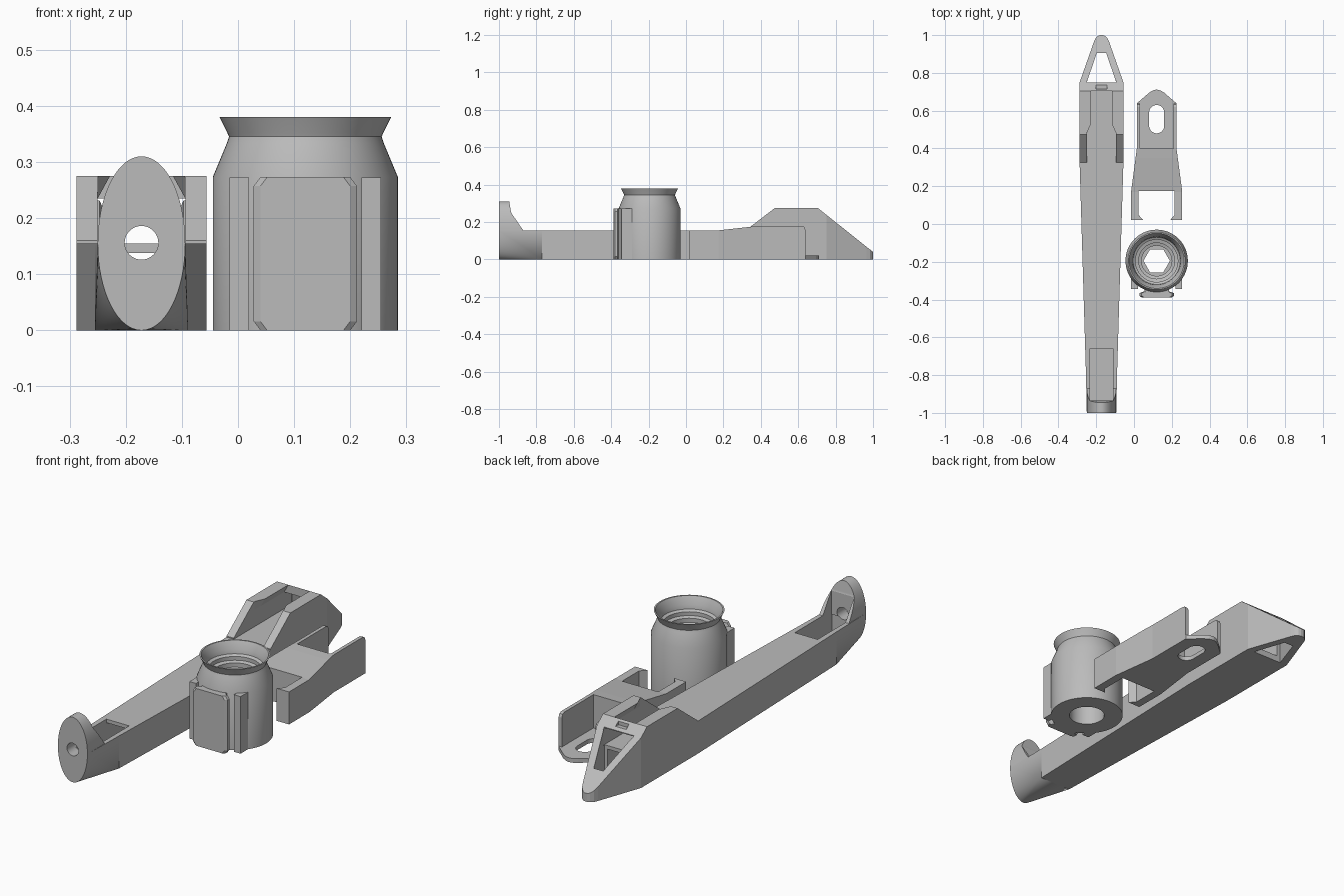
import bpy, bmesh, math

cube = bpy.data.objects.get("Cube")
if cube:
    bpy.data.objects.remove(cube)

grey = bpy.data.materials.new("plain grey")
grey.use_nodes = True
COLOUR = (0.5, 0.5, 0.5, 1)
grey.diffuse_color = COLOUR
grey.node_tree.nodes["Principled BSDF"].inputs["Base Color"].default_value = COLOUR

BX = -0.172   # centre line of the long arm
CX = 0.12     # centre line of the bracket and the cup
CY = -0.195   # centre of the cup


def finish(name, bm):
    bmesh.ops.remove_doubles(bm, verts=bm.verts, dist=1e-5)
    bmesh.ops.recalc_face_normals(bm, faces=bm.faces)
    mesh = bpy.data.meshes.new(name)
    bm.to_mesh(mesh)
    bm.free()
    mesh.materials.append(grey)
    obj = bpy.data.objects.new(name, mesh)
    bpy.context.collection.objects.link(obj)
    return obj


def loft(name, rings):
    """Skin a list of equal-length closed rings and cap both ends."""
    bm = bmesh.new()
    rows = [[bm.verts.new(p) for p in ring] for ring in rings]
    n = len(rows[0])
    for a, b in zip(rows, rows[1:]):
        for i in range(n):
            j = (i + 1) % n
            bm.faces.new((a[i], a[j], b[j], b[i]))
    bm.faces.new(rows[0])
    bm.faces.new(rows[-1])
    return finish(name, bm)


def plan(name, outline, z0, z1):
    return loft(name, [[(x, y, z) for x, y in outline] for z in (z0, z1)])


def side(name, outline, x0, x1):
    return loft(name, [[(x, y, z) for y, z in outline] for x in (x0, x1)])


def box(name, x0, x1, y0, y1, z0, z1):
    return plan(name, [(x0, y0), (x1, y0), (x1, y1), (x0, y1)], z0, z1)


def mirrored(cx, half):
    """Closed plan outline from (half width, y) points."""
    return [(cx + w, y) for w, y in half] + [(cx - w, y) for w, y in reversed(half)]


def combine(obj, *tools, op="DIFFERENCE"):
    """Apply booleans and discard the tools."""
    for tool in tools:
        mod = obj.modifiers.new("bool", "BOOLEAN")
        mod.operation, mod.object, mod.solver = op, tool, "EXACT"
        deps = bpy.context.evaluated_depsgraph_get()
        mesh = bpy.data.meshes.new_from_object(obj.evaluated_get(deps))
        obj.modifiers.clear()
        obj.data = mesh
    for tool in tools:
        bpy.data.objects.remove(tool)
    return obj


def smooth(obj, angle=25):
    bpy.ops.object.select_all(action="DESELECT")
    obj.select_set(True)
    bpy.context.view_layer.objects.active = obj
    bpy.ops.object.shade_smooth_by_angle(angle=math.radians(angle))


def rod(name, x, z, r, y0, y1):
    turn = [math.tau * i / 40 for i in range(40)]
    return loft(name, [[(x + r * math.cos(t), y, z + r * math.sin(t)) for t in turn]
                       for y in (y0, y1)])


# --- Long arm: shared hollow inside the arm ---
def tunnel():
    return box("tunnel", BX - 0.06, BX + 0.06, -0.94, 0.8, 0.03, 0.138)


def pocket():
    return box("pocket", BX - 0.06, BX + 0.06, -0.935, -0.66, 0.09, 0.4)


def pin_hole():
    return rod("pin_hole", BX, 0.156, 0.03, -1.1, -0.9)


DECK = 0.155
# nose blends a half ellipse into the rectangular arm
bm = bmesh.new()
for i in range(33):
    t = math.pi * i / 32
    bm.verts.new((BX + 0.078 * math.cos(t), -1, DECK - DECK * math.sin(t)))
for s in (-1, 1):
    for z in (0, DECK):
        bm.verts.new((BX + s * 0.083, -0.77, z))
bmesh.ops.convex_hull(bm, input=bm.verts)
nose = combine(finish("arm_nose", bm), tunnel(), pocket(), pin_hole())
smooth(nose)

# upright half ellipse with a gusseted back
rows = []
for i in range(24):
    t = math.pi / 2 * i / 23.3
    w, z = 0.078 * math.cos(t), DECK + DECK * math.sin(t)
    back = -0.87 - 0.065 * (z - DECK) / 0.095 if z < 0.25 else -0.935 - (z - 0.25) / 6
    rows.append([(BX - w, -1, z), (BX + w, -1, z), (BX + w, back, z), (BX - w, back, z)])
smooth(combine(loft("arm_end_plate", rows), pocket(), pin_hole()))

arm = plan("arm_beam", mirrored(BX, [(0.083, -0.77), (0.116, 0.325)]), 0, DECK)
combine(arm, tunnel(), pocket())

# raised rear with rails, bridge and pointed tail
tail = side("arm_tail", [(0.325, 0), (0.325, 0.16), (0.475, 0.275), (0.705, 0.275),
                         (1.0, 0.04), (1.0, 0)], -0.4, 0.1)
tail_plan = [(0.116, 0.3), (0.116, 0.75), (0.04, 0.965), (0.032, 0.983), (0.018, 0.996), (0.006, 1.0)]
combine(tail, plan("tail_plan", mirrored(BX, tail_plan), -0.1, 0.4), op="INTERSECT")
channel = []
for y, lip in ((0.3, 0.078), (0.48, 0.077), (0.53, 0.055), (0.705, 0.055)):
    half = [(0.078, DECK), (0.078, 0.235), (lip, 0.277)]
    channel.append([(x, y, z) for x, z in mirrored(BX, half)])
combine(tail, tunnel(), loft("channel", channel),
        box("under_bridge", BX - 0.078, BX + 0.078, 0.6, 0.76, DECK, 0.235),
        plan("tail_window", mirrored(BX, [(0.078, 0.75), (0.025, 0.905)]), -0.1, 0.4),
        box("bridge_notch", BX - 0.028, BX + 0.028, 0.715, 0.765, 0.25, 0.4))

# --- Bracket ---
WIDE = [(0.135, 0.02), (0.135, 0.175), (0.105, 0.4)]
walls = side("bracket_walls", [(0.02, 0), (0.02, DECK), (0.17, DECK), (0.35, 0.175), (0.4, 0.179),
                               (0.62, 0.179), (0.632, 0.174), (0.638, 0.16), (0.638, 0)], -0.1, 0.4)
combine(walls, plan("bracket_plan", mirrored(CX, WIDE + [(0.105, 0.7)]), -0.1, 0.4), op="INTERSECT")
combine(walls,
        box("front_gap", CX - 0.095, CX + 0.095, -0.1, 0.175, -0.1, 0.4),
        box("rear_trough", CX - 0.088, CX + 0.088, 0.4, 0.8, 0.02, 0.4))

floor = plan("bracket_floor", mirrored(CX, [(0.104, 0.5), (0.104, 0.64), (0.04, 0.695),
                                            (0.02, 0.707), (0.004, 0.711)]), 0, 0.02)
slot = []
for i in range(32):
    t = math.tau * (i + 0.5) / 32
    slot.append((CX + 0.04 * math.cos(t), 0.555 + 0.04 * math.sin(t) + (0.035 if t < math.pi else -0.035)))
for part in (floor, walls):
    combine(part, plan("slot", slot, -0.1, 0.1))

for s, label in ((-1, "right"), (1, "left")):
    plan("bracket_lip_" + label, [(CX + s * 0.096, 0.02), (CX + s * 0.07, 0.02),
                                  (CX + s * 0.096, 0.048)], 0, DECK)

# --- Cup: turned profile with a stepped dish and a bored base ---
profile = [(0, 0.2), (0.08, 0.2), (0.08, 0), (0.165, 0), (0.165, 0.273), (0.14, 0.333),
           (0.136, 0.345), (0.139, 0.352), (0.153, 0.38), (0.146, 0.38), (0.128, 0.345),
           (0.125, 0.325), (0.112, 0.318), (0.112, 0.3), (0.095, 0.295), (0.095, 0.275),
           (0.08, 0.27), (0.08, 0.25), (0, 0.25)]
bm = bmesh.new()
verts = [bm.verts.new((CX + r, CY, z)) for r, z in profile]
edges = [bm.edges.new(pair) for pair in zip(verts, verts[1:])]
bmesh.ops.spin(bm, geom=verts + edges, cent=(CX, CY, 0), axis=(0, 0, 1),
               angle=math.tau, steps=64, use_merge=True)
cup = finish("cup_body", bm)
hexagon = [(CX + 0.07 * math.cos(math.pi * i / 3), CY + 0.07 * math.sin(math.pi * i / 3)) for i in range(6)]
combine(cup, plan("hex_hole", hexagon, 0.1, 0.3))
smooth(cup)

# squared shoulders beside the rail, kept clear of the bore
for s, label in ((-1, "right"), (1, "left")):
    plan("cup_shoulder_" + label, [(CX + s * 0.135, -0.345), (CX + s * 0.1, -0.345),
                                   (CX + s * 0.1, -0.24), (CX + s * 0.135, -0.24)], 0, 0.272)

# dovetail rail on the front of the cup
box("rail_neck", CX - 0.065, CX + 0.065, -0.372, -0.34, 0, 0.272)
head = []
for y, w in ((-0.388, 0.08), (-0.38, 0.092), (-0.366, 0.092), (-0.358, 0.07)):
    c = 0.012
    head.append([(x, y, z) for x, z in mirrored(CX, [(w - c, 0), (w, c + 0.004),
                                                     (w, 0.257), (w - c, 0.273)])])
loft("rail_head", head)
